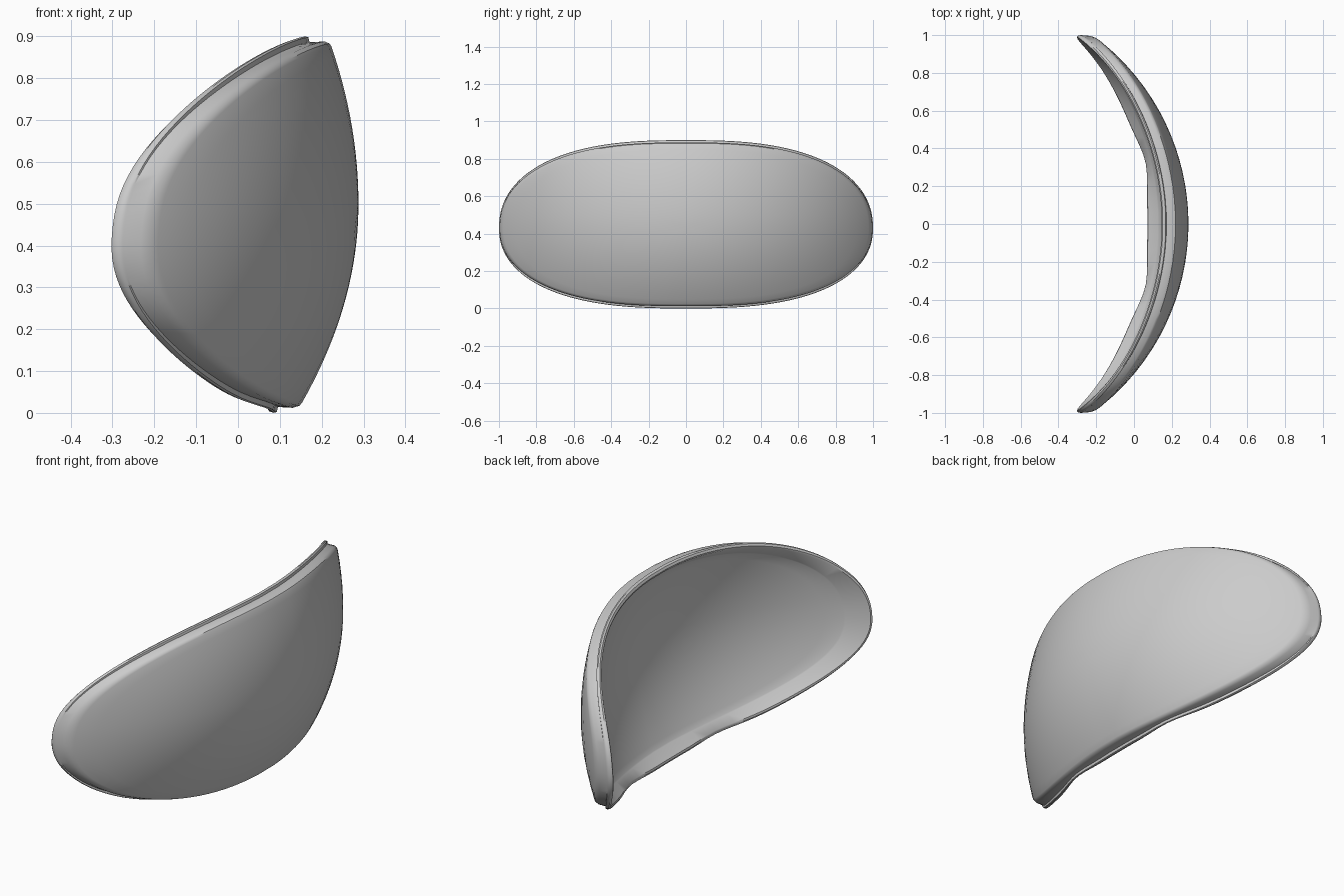
import bpy, bmesh
from math import sin, cos, pi, sqrt, exp, copysign, hypot

if "Cube" in bpy.data.objects:
    bpy.data.objects.remove(bpy.data.objects["Cube"])

SEG, RINGS, ZC = 128, 16, 0.43


def front_x(y, z):
    """Front face of the lens: round across, gently bowed in height."""
    dz = z - 0.5
    return 0.288 - (1.24 - sqrt(1.24 ** 2 - y * y)) - (0.447 if dz > 0 else 0.59) * dz * dz


def spow(v, p):
    return copysign(abs(v) ** p, v)


def outline(t):
    y = spow(cos(t), 2 / 2.65)
    z = spow(sin(t), 2 / 2.2)
    return y, ZC + z * (0.47 if z > 0 else 0.43)


# outline points with inward normals
angles = [2 * pi * (i + 0.5) / SEG for i in range(SEG)]
pts = [outline(t) for t in angles]
normals = []
for i in range(SEG):
    (y0, z0), (y1, z1) = pts[i - 1], pts[(i + 1) % SEG]
    l = hypot(y1 - y0, z1 - z0)
    normals.append((-(z1 - z0) / l, (y1 - y0) / l))


def inset(i, d):
    return pts[i][0] + normals[i][0] * d, pts[i][1] + normals[i][1] * d


def side(i):
    """0 at middle of top/bottom edge, 1 at the side tips."""
    return normals[i][0] ** 2


def face_ring(d, d_side, back, back_side, s=1.0):
    """Ring lying on the lens face, or set behind it."""
    ring = []
    for i in range(SEG):
        y, z = inset(i, d + d_side * side(i))
        y, z = y * s, ZC + (z - ZC) * s
        ring.append((front_x(y, z) - back - back_side * abs(y) ** 3, y, z))
    return ring


def rim_ring(d, d_side, depth):
    """Ring on the rim, measured back from the outer edge."""
    ring = []
    for i in range(SEG):
        y, z = inset(i, d + (d_side - d) * side(i))
        yo, zo = pts[i]
        bump = 0.028 * exp(-((abs(yo) - 0.33) / 0.14) ** 2) if zo < ZC else 0
        x = front_x(yo, zo) - depth * (1 + 0.15 * side(i)) + bump * depth / 0.07
        ring.append((x, y, z))
    return ring


# rings from front centre, over the rim, to the back centre
rings = [face_ring(0.024, 0, 0, 0, k / RINGS) for k in range(1, RINGS + 1)]
rings += [
    face_ring(0.017, -0.003, 0.002, 0),
    rim_ring(0.012, 0.004, 0.008),
    rim_ring(0.014, 0.001, 0.044),     # side wall
    rim_ring(0.002, 0.0, 0.047),       # step out to lip
    rim_ring(0.0, 0.0, 0.054),
    rim_ring(0.003, 0.003, 0.063),
    rim_ring(0.013, 0.010, 0.069),     # lip back
    rim_ring(0.022, 0.018, 0.066),
    face_ring(0.054, 0.015, 0.042, 0.025),
]
rings += [face_ring(0.058, 0.015, 0.040, 0.025, k / RINGS) for k in range(RINGS, 0, -1)]

bm = bmesh.new()
loops = [[bm.verts.new(p) for p in r] for r in rings]
for a, b in zip(loops, loops[1:]):
    for i in range(SEG):
        j = (i + 1) % SEG
        bm.faces.new((a[i], b[i], b[j], a[j]))
for loop, back in ((loops[0], 0), (loops[-1], 0.04)):
    c = bm.verts.new((front_x(0, ZC) - back, 0, ZC))
    for i in range(SEG):
        bm.faces.new((loop[i], loop[(i + 1) % SEG], c))
bmesh.ops.recalc_face_normals(bm, faces=bm.faces)

mesh = bpy.data.meshes.new("visor_lens")
bm.to_mesh(mesh)
bm.free()
visor = bpy.data.objects.new("visor_lens", mesh)
bpy.context.collection.objects.link(visor)
bpy.context.view_layer.objects.active = visor
visor.select_set(True)
bpy.ops.object.shade_smooth_by_angle(angle=0.6)
